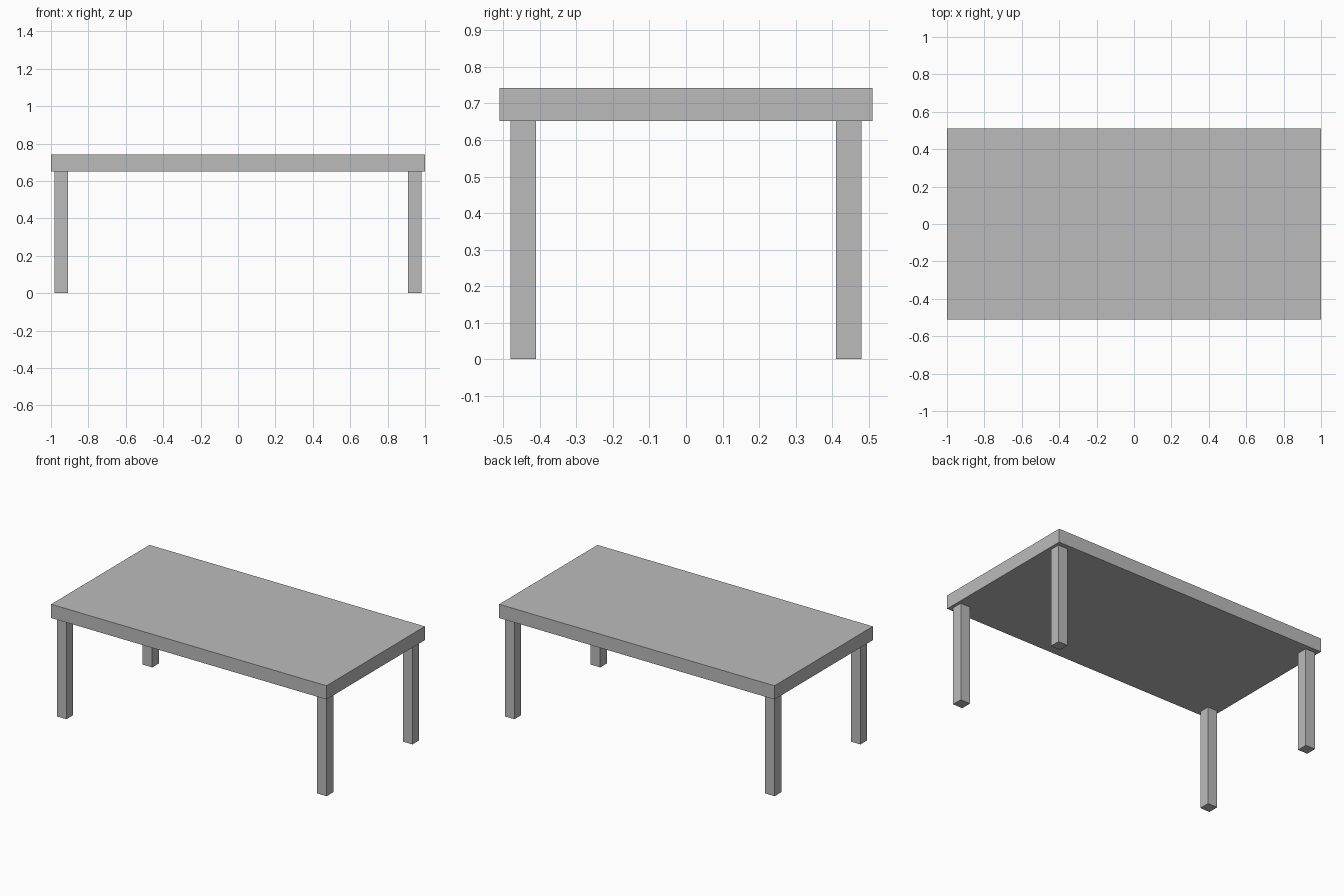
import bpy

# Remove the default cube only
default = bpy.data.objects.get("Cube")
if default:
    bpy.data.objects.remove(default, do_unlink=True)

# Table dimensions
LENGTH, DEPTH, HEIGHT = 2.0, 1.02, 0.742
LEG_HEIGHT, LEG_WIDTH, INSET = 0.652, 0.07, 0.02

# Single flat grey
grey = bpy.data.materials.new("plain_grey")
grey.use_nodes = True
colour = (0.5, 0.5, 0.5, 1.0)
grey.diffuse_color = colour
grey.node_tree.nodes["Principled BSDF"].inputs["Base Color"].default_value = colour


def box(name, size, centre):
    bpy.ops.mesh.primitive_cube_add(size=1, location=centre)
    obj = bpy.context.object
    obj.name = name
    obj.scale = size
    bpy.ops.object.transform_apply(location=False, rotation=False, scale=True)
    obj.data.materials.append(grey)
    return obj


# Tabletop slab
box("tabletop", (LENGTH, DEPTH, HEIGHT - LEG_HEIGHT),
    (0, 0, (HEIGHT + LEG_HEIGHT) / 2))

# Four square legs, set in slightly from the edges
leg_x = LENGTH / 2 - INSET - LEG_WIDTH / 2
leg_y = DEPTH / 2 - INSET - LEG_WIDTH / 2 - 0.01
for side, sx in (("left", 1), ("right", -1)):
    for end, sy in (("front", -1), ("back", 1)):
        box(f"{end}_{side}_leg", (LEG_WIDTH, LEG_WIDTH, LEG_HEIGHT),
            (sx * leg_x, sy * leg_y, LEG_HEIGHT / 2))
